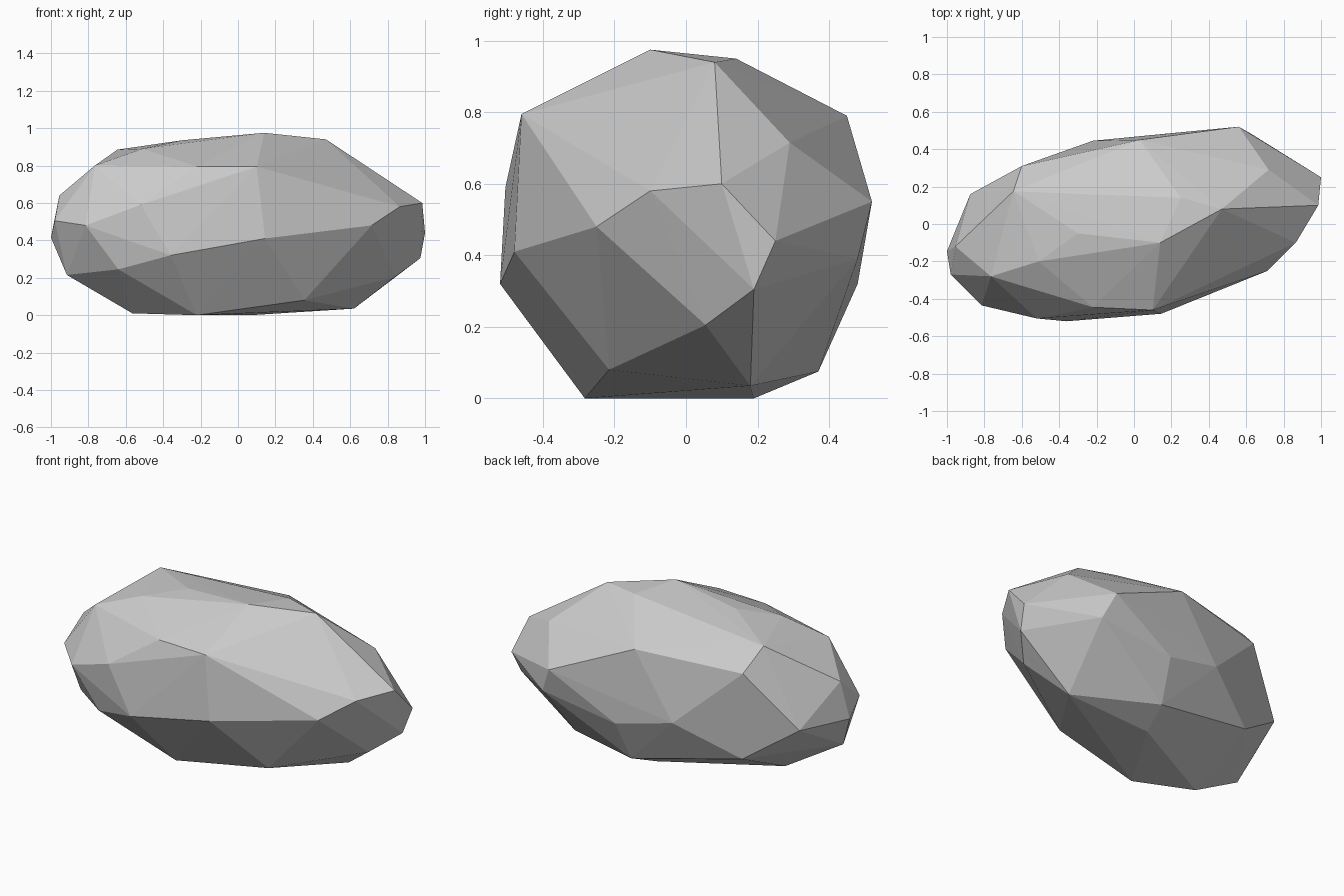
import bpy
import bmesh

# Remove only the default cube
default_cube = bpy.data.objects.get("Cube")
if default_cube:
    bpy.data.objects.remove(default_cube, do_unlink=True)


def flat_material(name, colour):
    material = bpy.data.materials.new(name)
    material.use_nodes = True
    material.diffuse_color = colour
    shader = material.node_tree.nodes["Principled BSDF"]
    shader.inputs["Base Color"].default_value = colour
    return material


def faceted_stone(name, bands, material):
    """Wrap one tight flat-sided skin around all the corner points."""
    bm = bmesh.new()
    for corners in bands.values():
        for corner in corners:
            bm.verts.new(corner)
    hull = bmesh.ops.convex_hull(bm, input=bm.verts)
    unused = [v for v in hull["geom_interior"] if isinstance(v, bmesh.types.BMVert)]
    bmesh.ops.delete(bm, geom=unused, context="VERTS")
    bmesh.ops.recalc_face_normals(bm, faces=bm.faces)
    for face in bm.faces:
        face.smooth = False
    mesh = bpy.data.meshes.new(name)
    bm.to_mesh(mesh)
    bm.free()
    mesh.materials.append(material)
    stone = bpy.data.objects.new(name, mesh)
    bpy.context.collection.objects.link(stone)
    return stone


# Chipped corners of the boulder, grouped by height band
boulder_bands = {
    # Ridge along the top
    "crown": [
        (.47, .08, .94), (.25, .14, .95), (.14, -.1, .975),
        (-.3, -.05, .935), (-.51, -.2, .89), (-.645, .175, .885),
    ],
    # Where the top rolls over into the sides
    "shoulder": [
        (.72, .29, .715), (.34, -.345, .7), (.1, -.46, .795),
        (-.22, -.445, .795), (-.765, -.28, .8), (-.6, .31, .755),
        (.03, .45, .79), (-.955, -.12, .64),
    ],
    # Widest part, including both blunt ends
    "waist": [
        (1, .25, .44), (.985, .1, .6), (.865, -.1, .58),
        (.715, -.25, .48), (.145, -.48, .41), (-.36, -.52, .32),
        (-.52, -.505, .59), (-.815, -.435, .48), (-.98, -.27, .505),
        (-1, -.145, .415), (-.875, .16, .425), (-.22, .445, .405),
        (.14, .48, .32), (.63, .48, .39), (.56, .52, .55),
    ],
    # Undercut sides
    "undercut": [
        (.975, .19, .305), (.84, .055, .205), (-.64, -.425, .245),
        (-.915, -.205, .215), (-.57, .275, .215),
    ],
    # Narrow footprint that rests on the ground
    "footing": [
        (.62, .18, .035), (.355, -.215, .08), (-.22, -.283, 0),
        (-.565, -.147, .01), (.065, .19, 0), (.11, .37, .075),
    ],
}

stone_grey = flat_material("stone grey", (.6, .6, .6, 1))
faceted_stone("boulder", boulder_bands, stone_grey)
